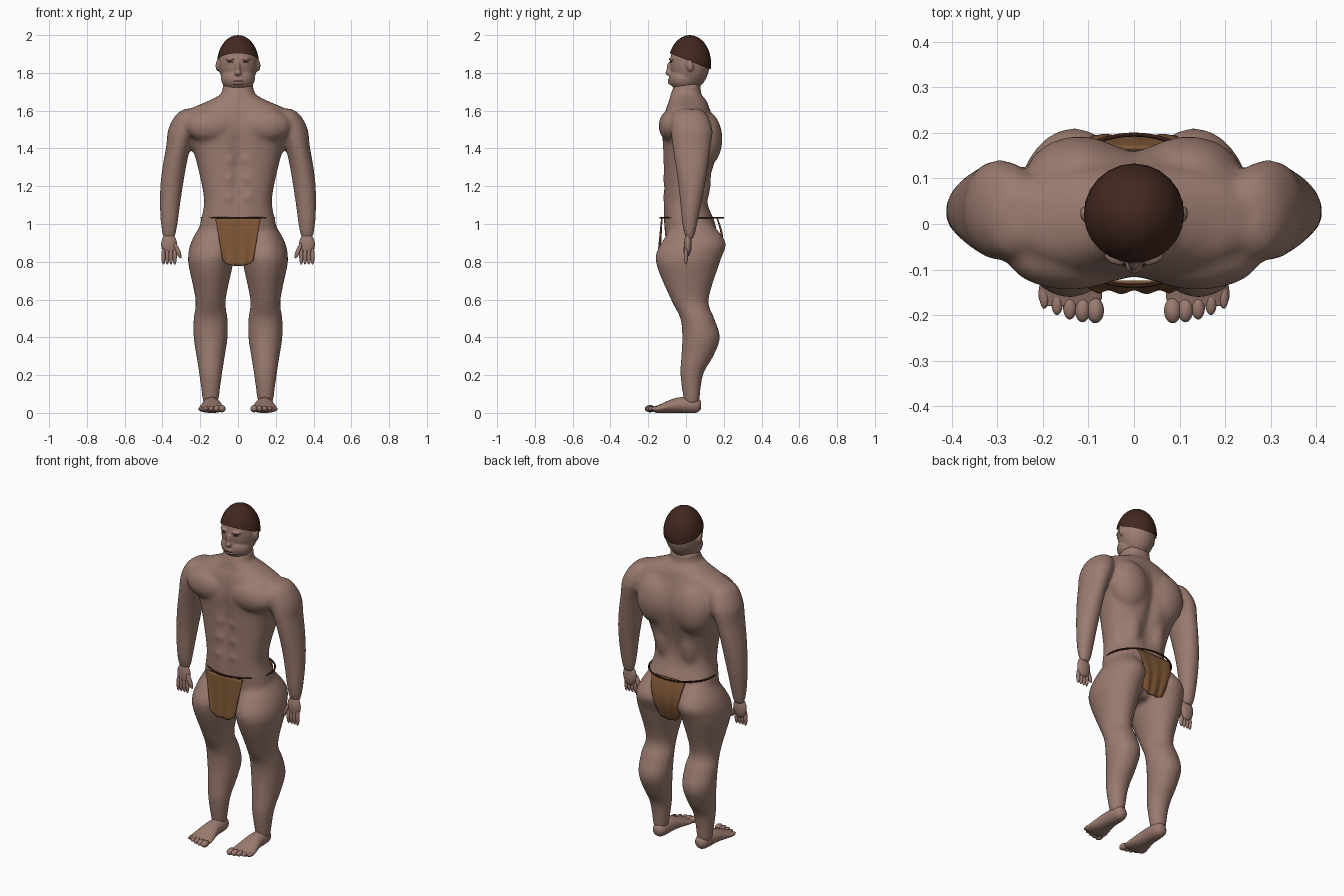
import bpy, bmesh
from math import sin, cos, pi, exp, copysign
from mathutils import Matrix, Vector, Euler

cube = bpy.data.objects.get("Cube")
if cube:
    bpy.data.objects.remove(cube)


def material(name, red, green, blue):
    mat = bpy.data.materials.new(name)
    mat.use_nodes = True
    mat.diffuse_color = (red, green, blue, 1)
    shader = mat.node_tree.nodes["Principled BSDF"]
    shader.inputs["Base Color"].default_value = (red, green, blue, 1)
    return mat


SKIN = material("brown skin", .33, .2, .16)
HAIR = material("dark brown hair", .055, .021, .014)
CLOTH = material("tan cloth", .21, .095, .037)
CORD = material("dark cord", .035, .012, .008)


def finish(bm, name, mat):
    """Turn a bmesh into a smooth shaded object."""
    for face in bm.faces:
        face.smooth = True
    mesh = bpy.data.meshes.new(name)
    bm.to_mesh(mesh)
    bm.free()
    mesh.materials.append(mat)
    obj = bpy.data.objects.new(name, mesh)
    bpy.context.scene.collection.objects.link(obj)
    return obj


def blend(obj, voxel, repeats):
    """Fuse overlapping volumes into one soft skin."""
    remesh = obj.modifiers.new("blend", "REMESH")
    remesh.mode = "VOXEL"
    remesh.voxel_size = voxel
    remesh.use_smooth_shade = True
    relax = obj.modifiers.new("relax", "SMOOTH")
    relax.factor = .5
    relax.iterations = repeats


def spline(rows, steps=5):
    """Catmull-Rom interpolation between cross-section rows."""
    rows = [Vector(row) for row in rows]
    last = len(rows) - 1
    for i in range(last):
        start, end = rows[i], rows[i + 1]
        tangent_in = (end - rows[max(i - 1, 0)]) / 2
        tangent_out = (rows[min(i + 2, last)] - start) / 2
        for k in range(steps):
            t = k / steps
            ease = t * t * (3 - 2 * t)
            yield (start.lerp(end, ease) + tangent_in * t * (1 - t) ** 2
                   - tangent_out * t * t * (1 - t))
    yield rows[-1]


def loft(bm, rows, centre_x, upright=True, power=2, segments=48, groove=0):
    """Skin rows of (position, centre, half width, half depth)."""
    rings = []
    for t, centre, half_width, half_depth in spline(rows):
        cleft = groove * max(0, sin(pi * (t - 1.03) / .6))
        ring = []
        for k in range(segments):
            angle = 2 * pi * k / segments
            c, s = cos(angle), sin(angle)
            u = half_width * copysign(abs(c) ** (2 / power), c)
            v = half_depth * copysign(abs(s) ** (2 / power), s)
            v *= 1 - cleft * exp(-(u / .035) ** 2)
            x, w = centre_x(t) + u, centre + v
            ring.append(bm.verts.new((x, w, t) if upright else (x, t, w)))
        rings.append(ring)
    faces = [bm.faces.new(rings[0]), bm.faces.new(rings[-1])]
    for low, high in zip(rings, rings[1:]):
        for k in range(segments):
            n = (k + 1) % segments
            faces.append(bm.faces.new((low[k], low[n], high[n], high[k])))
    bmesh.ops.recalc_face_normals(bm, faces=faces)


def ball(bm, centre, radii, turn=(0, 0, 0)):
    matrix = (Matrix.Translation(centre) @ Euler(turn).to_matrix().to_4x4()
              @ Matrix.Diagonal((*radii, 1)))
    bmesh.ops.create_uvsphere(bm, u_segments=24, v_segments=16, radius=1, matrix=matrix)


# Torso and limbs, from the bottom up
torso = [(.8, .03, .05, .06), (.9, .03, .2, .13), (1, .02, .2, .135), (1.1, 0, .18, .12),
         (1.2, 0, .19, .12), (1.4, .025, .24, .15), (1.5, .02, .29, .15), (1.6, .01, .26, .12),
         (1.65, .01, .16, .1), (1.69, 0, .09, .08), (1.74, .01, .08, .07)]
arm = [(.92, .02, .03, .02), (1, .02, .045, .04), (1.2, .03, .06, .07), (1.4, .03, .065, .1),
       (1.5, .03, .08, .11), (1.58, .02, .065, .09), (1.61, .02, .03, .05)]
leg = [(.05, .03, .04, .04), (.2, .03, .06, .06), (.3, .06, .075, .085), (.4, .08, .09, .1),
       (.5, .06, .09, .09), (.6, .02, .08, .1), (.8, .01, .12, .17), (.9, .04, .12, .17),
       (1, .04, .08, .1)]

bm = bmesh.new()
loft(bm, torso, lambda z: 0, power=2.4, segments=64, groove=.17)
for side in (-1, 1):
    loft(bm, arm, lambda z: side * (.365 - .27 * abs(z - .9) ** 2.5))
    loft(bm, leg, lambda z: side * (.145 - .15 * max(0, z - .8)))
    ball(bm, (side * .14, -.07, 1.52), (.14, .075, .09))    # chest muscle
    ball(bm, (side * .12, .1, 1.45), (.12, .093, .15))      # shoulder blade
    ball(bm, (side * .08, .05, 1.25), (.07, .083, .2))      # lower back
    for step in range(3):                                   # stomach muscles
        ball(bm, (side * .05, -.085, 1.14 + step / 10), (.045, .037, .05))
blend(finish(bm, "body", SKIN), .01, 12)

# Hands and feet
foot = [(-.18, .02, .06, .01), (-.15, .02, .07, .02), (-.05, .04, .05, .04),
        (.05, .04, .04, .04), (.08, .04, .02, .02)]
for side, label in ((-1, "right"), (1, "left")):
    bm = bmesh.new()
    ball(bm, (side * .365, .01, .89), (.042, .02, .06))
    for i in range(4):
        ball(bm, (side * (.335 + .02 * i), 0, .83), (.011, .011, .045))
    ball(bm, (side * .32, 0, .86), (.012, .013, .045), (0, side * .4, 0))
    finish(bm, label + "_hand", SKIN)

    bm = bmesh.new()
    loft(bm, foot, lambda y: side * .14, upright=False)
    for i in range(5):
        width = .019 - .002 * i
        ball(bm, (side * (.085 + .028 * i), .002 * i * i - .19, .022), (width, .028, width))
    finish(bm, label + "_foot", SKIN)


def skull(bm, extra):
    ball(bm, (0, .02, 1.85), (.103 + extra, .105 + extra, .142 + extra))


# Head with jaw, nose, lips, brows and ears
bm = bmesh.new()
skull(bm, 0)
ball(bm, (0, -.01, 1.77), (.09, .08, .07))
ball(bm, (0, -.088, 1.8), (.02, .022, .015))
ball(bm, (0, -.086, 1.825), (.012, .017, .037), (-.1, 0, 0))
for z in (1.747, 1.763):
    ball(bm, (0, -.08, z), (.03, .016, .009))
for side in (-1, 1):
    ball(bm, (side * .105, .02, 1.84), (.013, .02, .032), (.15, 0, side * -.3))
    ball(bm, (side * .042, -.077, 1.873), (.026, .012, .008), (0, 0, side * .35))
blend(finish(bm, "head", SKIN), .005, 4)

# Hair cap, trimmed along a slope that falls towards the nape
bm = bmesh.new()
skull(bm, .008)
bmesh.ops.bisect_plane(bm, geom=bm.verts[:] + bm.edges[:] + bm.faces[:],
                       plane_co=(0, 0, 1.87), plane_no=(0, .4, 1), clear_inner=True)
finish(bm, "hair", HAIR)

# Eyes and mouth line
bm = bmesh.new()
for side in (-1, 1):
    ball(bm, (side * .042, -.081, 1.857), (.016, .004, .003), (0, 0, side * .4))
ball(bm, (0, -.09, 1.755), (.027, .005, .002))
finish(bm, "eyes_and_mouth", CORD)

# Waist cord
bpy.ops.mesh.primitive_torus_add(major_radius=.185, minor_radius=.005, major_segments=64,
                                 minor_segments=8, location=(0, .03, 1.033))
cord = bpy.context.object
cord.name = "waist_cord"
cord.scale = (1.04, .9, 1)
cord.data.materials.append(CORD)
bpy.ops.object.shade_smooth()


def cloth_panel(name, depth, top_half, low_half):
    """Hanging cloth with soft folds; depth gives y for each fraction of the drop."""
    bm = bmesh.new()
    rows, columns = 16, 24
    grid = []
    for i in range(rows + 1):
        drop = i / rows
        half = top_half + (low_half - top_half) * drop
        line = []
        for j in range(columns + 1):
            across = 2 * j / columns - 1
            height = 1.03 - drop * (.25 - .03 * across ** 4)
            fold = .004 * cos(across * 9) * drop
            line.append(bm.verts.new((across * half, depth(drop) + fold, height)))
        grid.append(line)
    for upper, lower in zip(grid, grid[1:]):
        for j in range(columns):
            bm.faces.new((upper[j], upper[j + 1], lower[j + 1], lower[j]))
    panel = finish(bm, name, CLOTH)
    thick = panel.modifiers.new("thickness", "SOLIDIFY")
    thick.thickness = .008
    thick.offset = 0


# Front and back of the loincloth
cloth_panel("front_cloth", lambda drop: -.128 - .018 * drop, .12, .08)
cloth_panel("back_cloth", lambda drop: .165 + .032 * sin(drop * 3) - .01 * drop, .11, .07)
